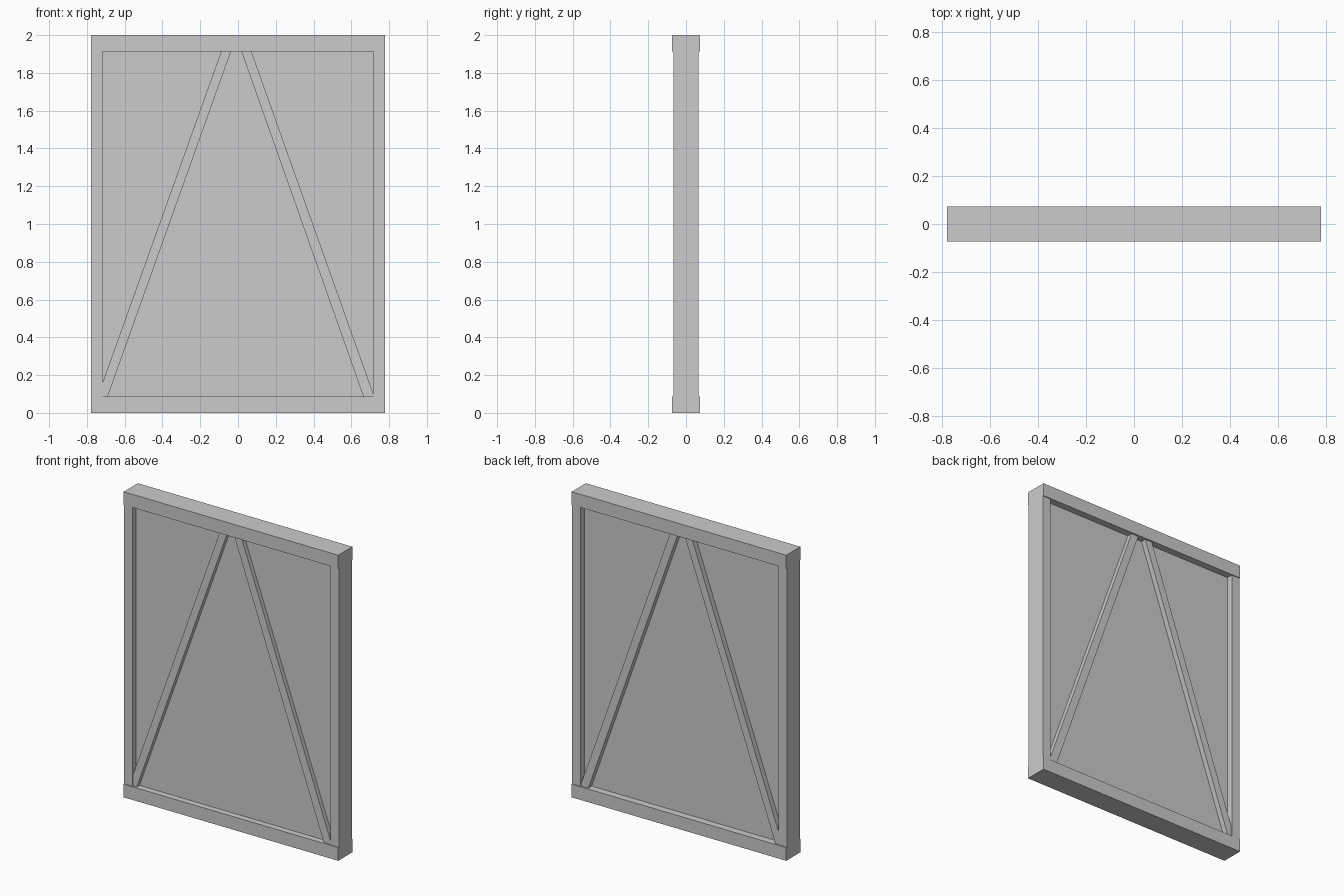
import bpy, bmesh

if "Cube" in bpy.data.objects:
    bpy.data.objects.remove(bpy.data.objects["Cube"])

W, H = 0.777, 2.0            # half width, height
STILE, RAIL = 0.06, 0.086    # visible widths of posts and rails


def prism(name, outline, y0, y1):
    """Extrude an x/z outline from y0 to y1."""
    bm = bmesh.new()
    face = bm.faces.new([bm.verts.new((x, y0, z)) for x, z in outline])
    ext = bmesh.ops.extrude_face_region(bm, geom=[face])
    verts = [g for g in ext["geom"] if isinstance(g, bmesh.types.BMVert)]
    bmesh.ops.translate(bm, verts=verts, vec=(0, y1 - y0, 0))
    bmesh.ops.recalc_face_normals(bm, faces=bm.faces)
    mesh = bpy.data.meshes.new(name)
    bm.to_mesh(mesh)
    bm.free()
    obj = bpy.data.objects.new(name, mesh)
    bpy.context.collection.objects.link(obj)
    return obj


def box(name, x0, x1, z0, z1, y0, y1):
    return prism(name, [(x0, z0), (x1, z0), (x1, z1), (x0, z1)], y0, y1)


# Top and bottom rails, slightly deeper than the posts
box("bottom_rail", -W, W, 0, RAIL, -0.073, 0.073)
box("top_rail", -W, W, H - RAIL, H, -0.073, 0.073)

# Side posts between the rails
inner = W - STILE
box("left_post", -W, -inner, RAIL, H - RAIL, -0.067, 0.067)
box("right_post", inner, W, RAIL, H - RAIL, -0.067, 0.067)

# Recessed centre panel
box("panel", -inner, inner, RAIL, H - RAIL, -0.033, 0.027)

# Diagonal braces, trimmed where they meet the posts and rails
top = H - RAIL
prism("left_brace", [(-inner, RAIL), (-0.69, RAIL), (-0.037, top),
                     (-0.089, top), (-inner, 0.16)], -0.062, 0.062)
prism("right_brace", [(0.664, RAIL), (inner, RAIL), (inner, 0.10),
                      (0.071, top), (0.018, top)], -0.062, 0.062)
